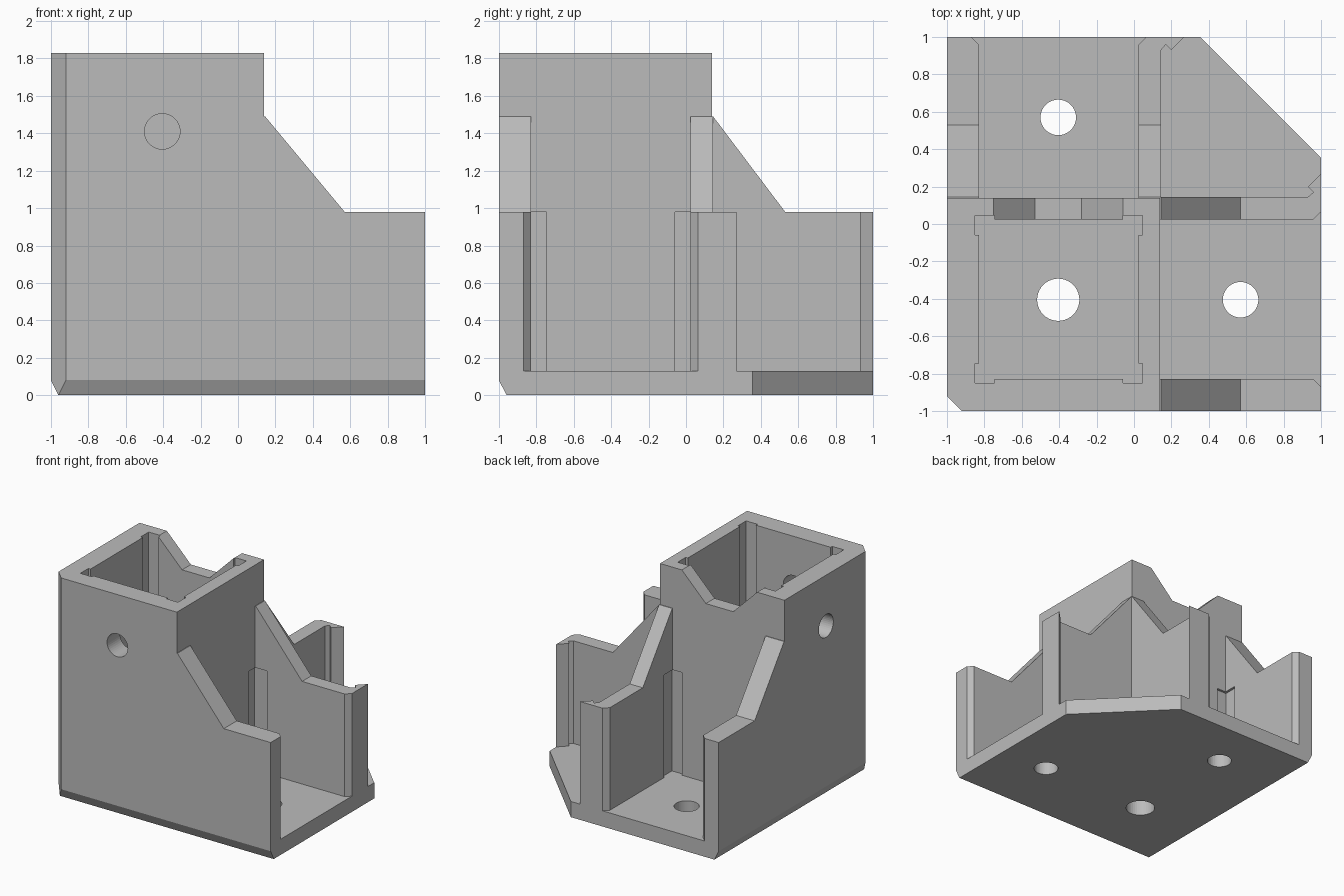
import bpy, bmesh, math
from mathutils import Vector

cube = bpy.data.objects.get("Cube")
if cube:
    bpy.data.objects.remove(cube, do_unlink=True)

grey = bpy.data.materials.new("plain_grey")
grey.use_nodes = True
colour = (0.5, 0.5, 0.5, 1)
grey.diffuse_color = colour
grey.node_tree.nodes["Principled BSDF"].inputs["Base Color"].default_value = colour

# Key dimensions
OUT, FLOOR, SHELF, RIB, TOP = 1.0, 0.13, 0.98, 1.49, 1.83
COL, IN_LO, IN_HI = 0.14, -0.83, 0.025
MID, HOLE = -0.405, 0.57


def prism(name, pts, lo, hi, axis="z"):
    """Extrude a 2D outline along an axis; outlines are xy, xz or yz."""
    place = {"x": lambda a, b, t: (t, a, b),
             "y": lambda a, b, t: (a, t, b),
             "z": lambda a, b, t: (a, b, t)}[axis]
    bm = bmesh.new()
    ends = [[bm.verts.new(place(a, b, t)) for a, b in pts] for t in (lo, hi)]
    for ring in ends:
        bm.faces.new(ring)
    n = len(pts)
    for i in range(n):
        j = (i + 1) % n
        bm.faces.new((ends[0][i], ends[0][j], ends[1][j], ends[1][i]))
    bmesh.ops.recalc_face_normals(bm, faces=bm.faces)
    mesh = bpy.data.meshes.new(name)
    bm.to_mesh(mesh)
    bm.free()
    mesh.materials.append(grey)
    obj = bpy.data.objects.new(name, mesh)
    bpy.context.collection.objects.link(obj)
    return obj


def box(name, x, y, z):
    return prism(name, [(x[0], y[0]), (x[1], y[0]), (x[1], y[1]), (x[0], y[1])], *z)


def drill(name, a, b, r, lo, hi, axis):
    steps = [2 * math.pi * i / 40 for i in range(40)]
    return prism(name, [(a + r * math.cos(t), b + r * math.sin(t)) for t in steps], lo, hi, axis)


def combine(target, tool, operation):
    mod = target.modifiers.new("combine", "BOOLEAN")
    mod.operation, mod.solver, mod.object = operation, "EXACT", tool
    bpy.context.view_layer.objects.active = target
    bpy.ops.object.modifier_apply(modifier=mod.name)
    bpy.data.objects.remove(tool, do_unlink=True)


def swap(pts):
    return [(b, a) for a, b in pts]


# Base plate with a clipped back corner
body = prism("corner_bracket", [(-OUT, -OUT), (OUT, -OUT), (OUT, 0.355),
                                (0.355, OUT), (-OUT, OUT)], 0, FLOOR)

# Upright column
adds = [box("column", (-OUT, COL), (-OUT, COL), (0, TOP))]

# Side walls of both horizontal sockets, with sloping shoulders
for axis, foot in (("y", HOLE), ("x", 0.53)):
    outline = [(-0.5, 0), (OUT, 0), (OUT, SHELF), (foot, SHELF), (0.145, RIB), (-0.5, RIB)]
    adds.append(prism("outer_wall", outline, -OUT, IN_LO, axis))
    inner = [(max(p, 0.08), q) for p, q in outline]
    adds.append(prism("inner_wall", inner, IN_HI, 0.145, axis))

# Hooked lips on the ends of the inner walls
hook = [(0.9, 0.1), (0.93, 0.145), (0.96, 0.17), (0.93, 0.2), (OUT, 0.27), (OUT, 0.1)]
for pts in (hook, swap(hook)):
    adds.append(prism("hook", pts, 0.05, SHELF))

for tool in adds:
    combine(body, tool, "UNION")

cuts = []
# Upright socket with relieved corners
cuts.append(box("socket", (IN_LO, IN_HI), (IN_LO, IN_HI), (SHELF, 2)))
ends = ((-0.85, -0.745), (-0.06, 0.045))
for xs in ends:
    for ys in ends:
        cuts.append(box("corner_relief", xs, ys, (SHELF, 2)))

# Inner corner reliefs and flared mouths of the horizontal sockets
for e in ends:
    cuts.append(box("relief_x", (0.12, 0.25), e, (FLOOR, SHELF)))
    cuts.append(box("relief_y", e, (0.12, 0.25), (FLOOR, SHELF)))
mouth = [(0.96, IN_LO), (1.02, -0.89), (1.02, 0.085), (0.96, IN_HI)]
for pts in (mouth, swap(mouth)):
    cuts.append(prism("mouth", pts, FLOOR, 1.2))

# Notch in the back wall of the column
cuts.append(prism("notch", [(-0.75, TOP), (-0.53, 1.61), (-0.28, 1.61), (-0.06, TOP),
                            (-0.06, 2), (-0.75, 2)], -0.2, 0.3, "y"))

# Fixing holes
cuts.append(drill("floor_hole", MID, MID, 0.113, -0.2, 1.2, "z"))
cuts.append(drill("hole_x", HOLE, MID, 0.095, -0.2, 0.3, "z"))
cuts.append(drill("hole_y", MID, HOLE, 0.095, -0.2, 0.3, "z"))
for axis in "xy":
    cuts.append(drill("wall_hole", MID, 1.41, 0.095, -1.2, -0.6, axis))

# Bevels along the outer corner and lower edges
cuts.append(prism("corner_bevel", [(-1.1, -0.82), (-0.82, -1.1), (-1.1, -1.1)], -0.2, 2))
for axis in "xy":
    cuts.append(prism("lower_bevel", [(-1.01, 0.1), (-0.95, -0.02), (-1.01, -0.02)],
                      -1.2, 1.2, axis))

for tool in cuts:
    combine(body, tool, "DIFFERENCE")
